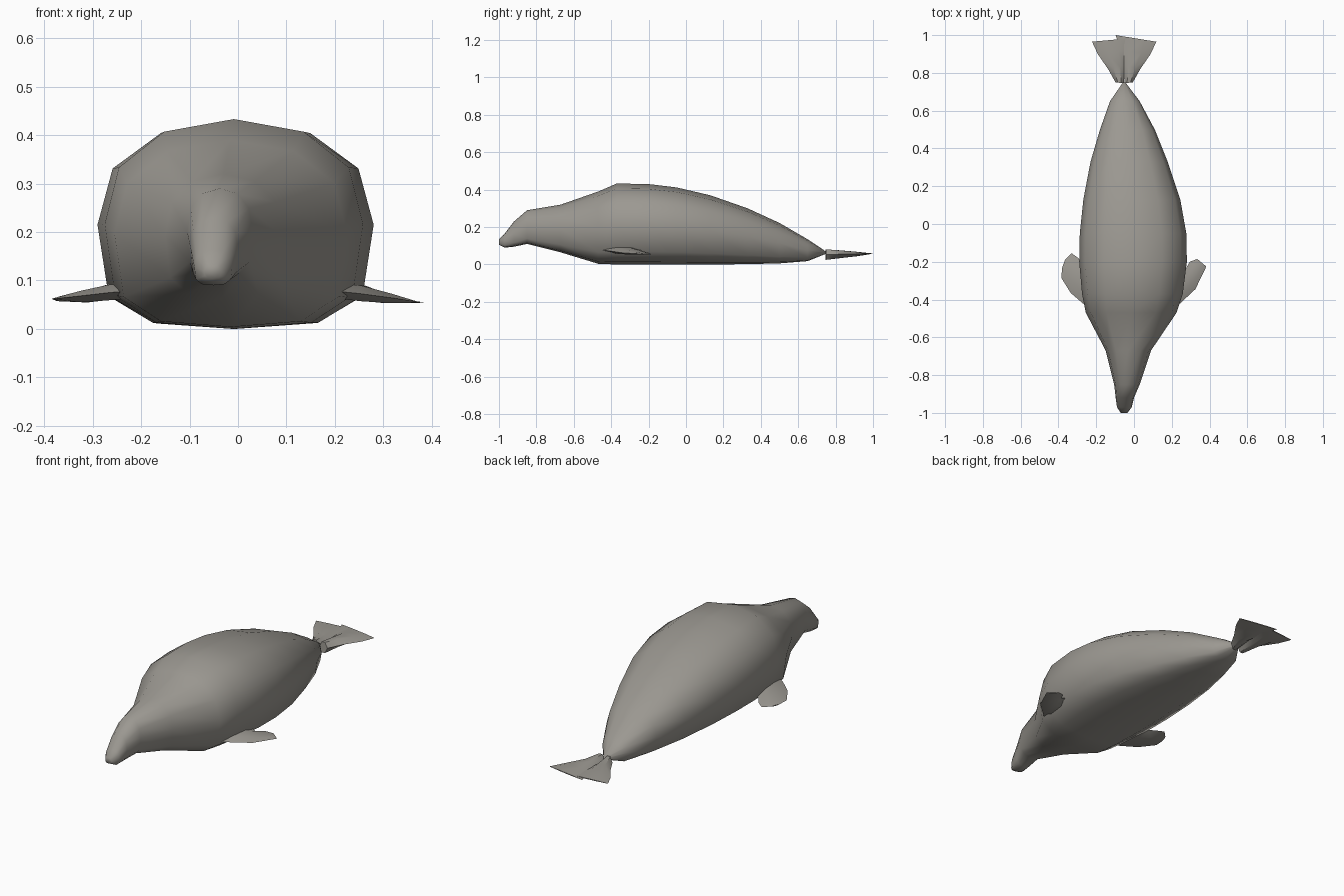
import bpy, bmesh, math
from mathutils import Vector

cube = bpy.data.objects.get("Cube")
if cube:
    bpy.data.objects.remove(cube, do_unlink=True)

grey = bpy.data.materials.new("warm grey skin")
grey.use_nodes = True
colour = (0.33, 0.315, 0.285, 1)
grey.diffuse_color = colour
grey.node_tree.nodes["Principled BSDF"].inputs["Base Color"].default_value = colour


def loft(name, rings, sharp_angle):
    """Skin a list of equal-sized rings and cap both ends."""
    bm = bmesh.new()
    loops = [[bm.verts.new(p) for p in ring] for ring in rings]
    n = len(loops[0])
    for a, b in zip(loops, loops[1:]):
        for i in range(n):
            j = (i + 1) % n
            bm.faces.new((a[i], a[j], b[j], b[i]))
    bm.faces.new(loops[0])
    bm.faces.new(loops[-1])
    bmesh.ops.recalc_face_normals(bm, faces=bm.faces)
    mesh = bpy.data.meshes.new(name)
    bm.to_mesh(mesh)
    bm.free()
    mesh.materials.append(grey)
    obj = bpy.data.objects.new(name, mesh)
    bpy.context.collection.objects.link(obj)
    bpy.ops.object.select_all(action='DESELECT')
    obj.select_set(True)
    bpy.context.view_layer.objects.active = obj
    bpy.ops.object.shade_smooth_by_angle(angle=math.radians(sharp_angle))
    return obj


def lens(edge_a, edge_b, z, thick):
    """Flat pointed cross-section between two edge points."""
    a, b = Vector((*edge_a, z)), Vector((*edge_b, z))
    up = Vector((0, 0, thick))
    return [a, a.lerp(b, .3) + up, a.lerp(b, .7) + up,
            b, a.lerp(b, .7) - up, a.lerp(b, .3) - up]


# Body: (y, left edge, right edge, bottom, top) from nose to tail
stations = [
    (-1.0, -.07, -.035, .105, .135), (-.97, -.09, -.012, .09, .165),
    (-.92, -.097, 0, .095, .23), (-.85, -.105, .03, .11, .29),
    (-.67, -.15, .09, .065, .32), (-.47, -.255, .225, .004, .39),
    (-.37, -.275, .258, 0, .433), (-.2, -.29, .28, 0, .43),
    (-.05, -.287, .277, 0, .412), (.13, -.268, .245, 0, .37),
    (.33, -.23, .178, .002, .3), (.5, -.18, .11, .006, .222),
    (.65, -.127, .03, .018, .135), (.75, -.058, -.046, .058, .068),
]
half = [(0, 1), (.54, .88), (.89, .54), (1, 0), (.92, -.68), (.6, -.94), (0, -1)]
section = half + [(-x, z) for x, z in half[-2:0:-1]]
rings = []
for y, x0, x1, z0, z1 in stations:
    cx, cz, rx, rz = (x0 + x1) / 2, (z0 + z1) / 2, (x1 - x0) / 2, (z1 - z0) / 2
    rings.append([(cx + u * rx, y, cz + v * rz) for u, v in section])
loft("body", rings, 80)

# Front flippers, swept back from the flanks
loft("left_front_flipper", [
    lens((.2, -.46), (.23, -.22), .078, .016),
    lens((.25, -.415), (.27, -.245), .073, .016),
    lens((.325, -.345), (.295, -.2), .063, .01),
    lens((.383, -.225), (.335, -.185), .055, .002)], 60)
loft("right_front_flipper", [
    lens((-.2, -.46), (-.23, -.2), .08, .016),
    lens((-.265, -.425), (-.275, -.21), .075, .016),
    lens((-.335, -.365), (-.295, -.18), .067, .012),
    lens((-.385, -.285), (-.33, -.155), .062, .005),
    lens((-.38, -.23), (-.365, -.19), .06, .002)], 60)

# Tail flukes: thick narrow stems fanning out to thin tips
for side, name in ((-1, "right_tail_fluke"), (1, "left_tail_fluke")):
    def at(x, y):
        return (-.052 + side * x, y)
    loft(name, [
        lens(at(.002, .745), at(.046, .75), .053, .028),
        lens(at(-.005, .84), at(.085, .82), .055, .02),
        lens(at(-.02, .92), at(.14, .9), .056, .012),
        lens(at(-.045, 1.0 if side > 0 else .985), at(.17, .965), .058, .002)], 30)
